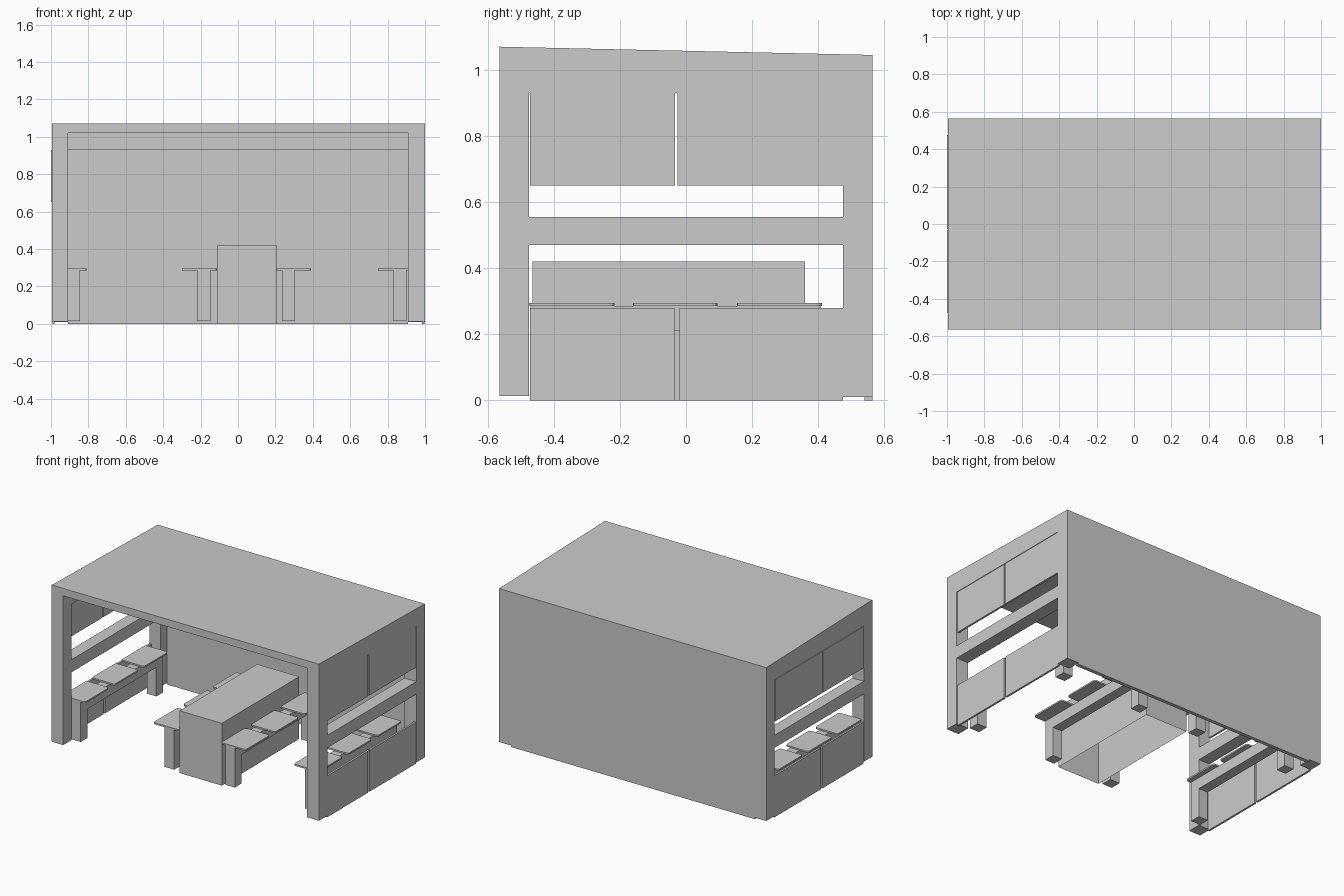
import bpy, bmesh

if "Cube" in bpy.data.objects:
    bpy.data.objects.remove(bpy.data.objects["Cube"])

grey = bpy.data.materials.new("light_grey")
grey.diffuse_color = (0.6, 0.6, 0.6, 1)
grey.use_nodes = True
grey.node_tree.nodes["Principled BSDF"].inputs["Base Color"].default_value = grey.diffuse_color


def finish(name, bm):
    bmesh.ops.recalc_face_normals(bm, faces=bm.faces)
    me = bpy.data.meshes.new(name)
    bm.to_mesh(me)
    bm.free()
    me.materials.append(grey)
    ob = bpy.data.objects.new(name, me)
    bpy.context.collection.objects.link(ob)
    return ob


def make_bm(x, y, z):
    bm = bmesh.new()
    bmesh.ops.create_cube(bm, size=1)
    for v in bm.verts:
        v.co = [r[0] if c < 0 else r[1] for c, r in zip(v.co, (x, y, z))]
    return bm


def box(name, x, y, z):
    return finish(name, make_bm(x, y, z))


L, R, D, P = -0.995, 1.0, 0.565, 0.475   # outer left, right, depth, post inner edge
IN = 0.91                                # inner side of the posts
CEIL = 1.02

# Roof slab, sloping down to the back
bm = make_bm((L, R), (-D, D), (CEIL, 1.07))
for v in bm.verts:
    if v.co.z > 1.05 and v.co.y > 0:
        v.co.z = 1.045
finish("roof", bm)

# Side frames: posts, rails and infill panels
for side, xs in (("left", (L, -IN)), ("right", (IN, R))):
    box(side + "_front_post", xs, (-D, -P), (0.013, CEIL))
    box(side + "_back_post", xs, (P, D), (0.01, CEIL))
    box(side + "_top_rail", xs, (-P, P), (0.93, CEIL))
    box(side + "_middle_rail", xs, (-P, P), (0.47, 0.555))
    low = (-0.993, -0.98) if side == "left" else (0.983, 0.996)
    up = (-1.0, -0.987) if side == "left" else (0.983, 0.996)
    for end, y in (("front", (-0.472, -0.035)), ("back", (-0.02, P))):
        box(f"{side}_{end}_lower_panel", low, y, (0, 0.28))
    for end, y in (("front", (-0.472, -0.034)), ("back", (-0.026, P))):
        box(f"{side}_{end}_upper_panel", up, y, (0.65, 0.93))

# Back wall and its beam
box("back_wall", (-IN, IN), (0.54, D), (0, CEIL))
box("back_beam", (-IN, IN), (P, 0.54), (0.93, CEIL))

# Table: hollow box open underneath
bm = make_bm((-0.11, 0.205), (-0.465, 0.36), (0, 0.42))
bm.faces.ensure_lookup_table()
bottom = [f for f in bm.faces if f.calc_center_median().z < 0.01]
bmesh.ops.inset_region(bm, faces=bottom, thickness=0.02)
for v in bottom[0].verts:
    v.co.z = 0.4
finish("table", bm)


# Seat plate with rounded corners
def seat(name, x, y):
    bm = make_bm(x, y, (0.285, 0.295))
    edges = [e for e in bm.edges
             if abs(e.verts[0].co.z - e.verts[1].co.z) > 0.005]
    bmesh.ops.bevel(bm, geom=edges, offset=0.015, segments=3,
                    profile=0.5, affect='EDGES')
    finish(name, bm)


# Four benches: seat range and leg range across
benches = {
    "left_wall": ((-0.98, -0.81), (-0.915, -0.845)),
    "left_table": ((-0.30, -0.112), (-0.22, -0.147)),
    "right_table": ((0.207, 0.39), (0.235, 0.305)),
    "right_wall": ((0.748, 0.935), (0.828, 0.90)),
}
for name, (sx, lx) in benches.items():
    box(name + "_bench_beam", lx, (-0.398, 0.335), (0.21, 0.285))
    box(name + "_front_leg", lx, (-0.47, -0.398), (0.015, 0.285))
    box(name + "_back_leg", lx, (0.335, 0.408), (0.015, 0.285))
    for i, y in enumerate(((-0.475, -0.217), (-0.16, 0.095), (0.155, 0.412))):
        seat(f"{name}_seat_{i + 1}", sx, y)
